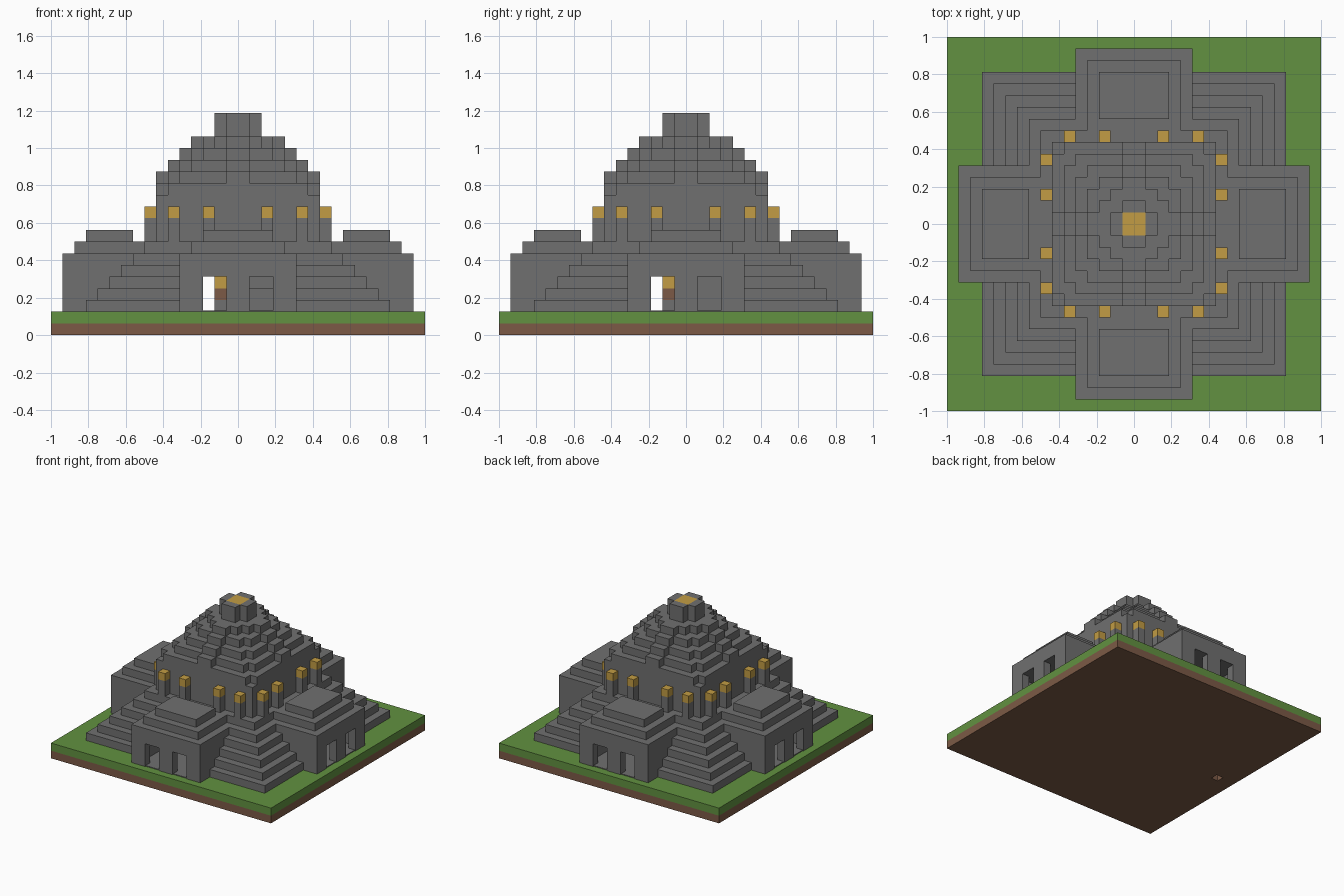
import bpy, bmesh

U = 1 / 16  # one building block

cube = bpy.data.objects.get("Cube")
if cube:
    bpy.data.objects.remove(cube, do_unlink=True)


def material(name, color):
    m = bpy.data.materials.new(name)
    m.use_nodes = True
    m.diffuse_color = (*color, 1)
    m.node_tree.nodes["Principled BSDF"].inputs["Base Color"].default_value = (*color, 1)
    return m


STONE = material("grey stone", (0.16, 0.16, 0.16))
GRASS = material("green grass", (0.122, 0.285, 0.052))
EARTH = material("brown earth", (0.202, 0.102, 0.061))
GOLD = material("gold", (0.54, 0.335, 0.058))


def prism(name, outline, z0, z1, mat):
    """Extrude a flat outline, given in blocks, from z0 to z1."""
    bm = bmesh.new()
    face = bm.faces.new([bm.verts.new((x * U, y * U, z0 * U)) for x, y in outline])
    top = bmesh.ops.extrude_face_region(bm, geom=[face])["geom"]
    verts = [g for g in top if isinstance(g, bmesh.types.BMVert)]
    bmesh.ops.translate(bm, verts=verts, vec=(0, 0, (z1 - z0) * U))
    bmesh.ops.recalc_face_normals(bm, faces=bm.faces)
    mesh = bpy.data.meshes.new(name)
    bm.to_mesh(mesh)
    bm.free()
    mesh.materials.append(mat)
    ob = bpy.data.objects.new(name, mesh)
    bpy.context.collection.objects.link(ob)
    return ob


def box(name, x0, x1, y0, y1, z0, z1, mat):
    return prism(name, [(x0, y0), (x1, y0), (x1, y1), (x0, y1)], z0, z1, mat)


def stepped(name, corners, z0, z1, mat=STONE):
    """Slab with four equal quarters; corners run from the +x side to +y."""
    quarter = []
    for i, (x, y) in enumerate(corners):
        quarter.append((x, y))
        if i + 1 < len(corners):
            quarter.append((corners[i + 1][0], y))
    outline = []
    for _ in range(4):
        outline += quarter
        quarter = [(-y, x) for x, y in quarter]
    return prism(name, outline, z0, z1, mat)


def turned(x0, x1, y0, y1):
    """The four quarter turns of a rectangle."""
    for _ in range(4):
        yield x0, x1, y0, y1
        x0, x1, y0, y1 = -y1, -y0, x0, x1


def cut(ob, cutter):
    mod = ob.modifiers.new("cut", "BOOLEAN")
    mod.operation = "DIFFERENCE"
    mod.solver = "EXACT"
    mod.object = cutter
    bpy.context.view_layer.objects.active = ob
    bpy.ops.object.modifier_apply(modifier=mod.name)


# ground, with one block missing underneath
soil = box("soil", -16, 16, -16, 16, 0, 1, EARTH)
box("lawn", -16, 16, -16, 16, 1, 2, GRASS)
pit = box("pit_cutter", -14, -13, -1, 0, -1, 2, EARTH)
cut(soil, pit)
helpers = [pit]

# terraces with four wings
terraces = [stepped(f"terrace_{i + 1}", [(15, 5), (13 - i, 13 - i), (5, 15)], 2 + i, 3 + i)
            for i in range(5)]
stepped("upper_terrace", [(14, 4), (8, 8), (4, 14)], 7, 8)
for r in turned(-3, 3, -13, -9):
    box("wing_roof", *r, 8, 9, STONE)

# hollow hall and paired doorways through every wing
room = [(14, 4), (8, 8), (4, 14)]
helpers.append(stepped("hall_cutter", room, 1, 8))
for a, b in ((-3, -1), (1, 3)):
    helpers.append(box("door_cutter", a, b, -17, 17, 1, 8, STONE))
    helpers.append(box("door_cutter", -17, 17, a, b, 1, 8, STONE))
for terrace in terraces[:3]:
    for cutter in helpers[1:]:
        cut(terrace, cutter)
for cutter in helpers:
    bpy.data.objects.remove(cutter, do_unlink=True)

# hall floor, inner stair and torch
stepped("hall_floor", [(14.9, 4), (8, 8), (4, 14.9)], 2, 2.1)
box("inner_stair_high", 1, 3, 1, 3, 2, 5, STONE)
box("inner_stair_low", 1, 3, -1, 1, 2, 4, STONE)
for name, z, mat in (("torch_base", 2, STONE), ("torch_post", 3, EARTH), ("torch_flame", 4, GOLD)):
    box(name, -2, -1, -2, -1, z, z + 1, mat)

# main tower and its tapering spire with a ridge on each side
stepped("tower", [(7, 7)], 8, 12)
stepped("tower_rim", [(7, 6), (6, 7)], 12, 13)
for i in range(4):
    k = 6 - i
    stepped(f"spire_{i + 1}", [(k + 1, 1), (k, k - 1), (k - 1, k), (1, k + 1)], 13 + i, 14 + i)

# cap with gold heart
for r in turned(-1, 1, -2, -1):
    box("cap_arm", *r, 17, 19, STONE)
box("cap_heart", -1, 1, -1, 1, 17, 19, GOLD)

# lamp pillars around the tower
for x in (-6, -3, 2, 5):
    for r in turned(x, x + 1, -8, -7):
        box("lamp_pillar", *r, 8, 10, STONE)
        box("lamp", *r, 10, 11, GOLD)
